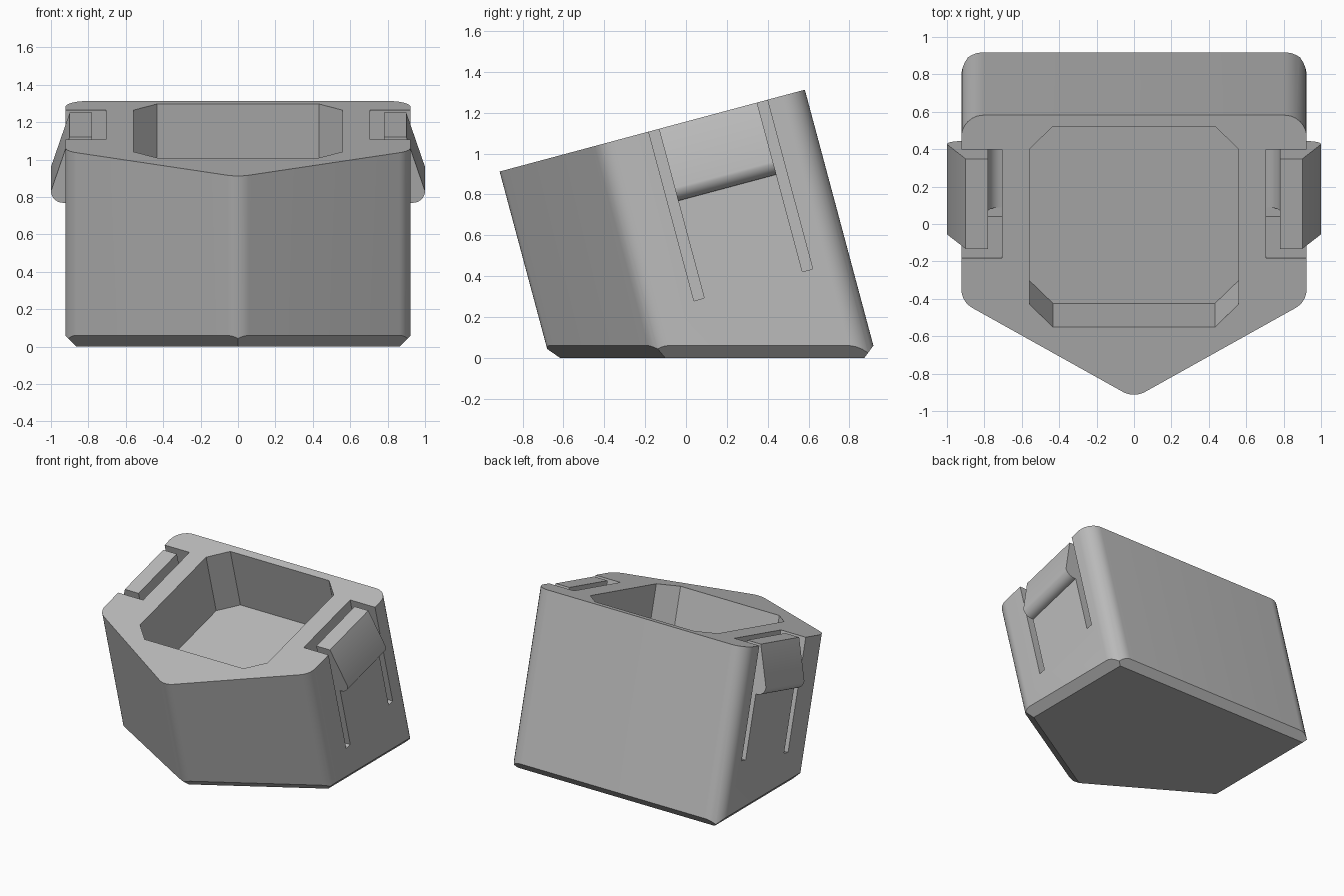
import bpy, bmesh, math
from mathutils import Matrix, Vector

if "Cube" in bpy.data.objects:
    bpy.data.objects.remove(bpy.data.objects["Cube"], do_unlink=True)

# Tilted frame: origin on the top back edge, local z along the body axis
FRAME = Matrix.Translation((0, 0.582, 1.313)) @ Matrix.Rotation(math.radians(15), 4, 'X')
AXIS = FRAME.to_3x3() @ Vector((0, 0, 1))
HALF = 0.923
SLOT_FLOOR = -0.858
CHAMFER = 0.06

grey = bpy.data.materials.new("plain grey")
grey.use_nodes = True
grey.diffuse_color = (0.5, 0.5, 0.5, 1)
grey.node_tree.nodes["Principled BSDF"].inputs["Base Color"].default_value = (0.5, 0.5, 0.5, 1)


def rounded(points, radius, steps=8):
    """Replace every corner of a 2D outline with a tangent arc."""
    result = []
    for i, p in enumerate(points):
        u = (points[i - 1] - p).normalized()
        v = (points[(i + 1) % len(points)] - p).normalized()
        half = u.angle(v) / 2
        centre = p + (u + v).normalized() * radius / math.sin(half)
        reach = radius / math.tan(half)
        start, end = p + u * reach - centre, p + v * reach - centre
        for k in range(steps + 1):
            result.append(centre + start.lerp(end, k / steps).normalized() * radius)
    return result


def arc(cx, cz, radius, start, end, steps=8):
    angles = [math.radians(start + (end - start) * k / steps) for k in range(steps + 1)]
    return [(cx + radius * math.cos(a), cz + radius * math.sin(a)) for a in angles]


def prism(points, sweep):
    """Extrude an outline given in the tilted frame; returns a bmesh in world space."""
    bm = bmesh.new()
    face = bm.faces.new([bm.verts.new(p) for p in points])
    grown = bmesh.ops.extrude_face_region(bm, geom=[face])["geom"]
    moved = [g for g in grown if isinstance(g, bmesh.types.BMVert)]
    bmesh.ops.translate(bm, verts=moved, vec=sweep)
    bm.transform(FRAME)
    bmesh.ops.recalc_face_normals(bm, faces=bm.faces)
    return bm


def make_object(name, bm):
    mesh = bpy.data.meshes.new(name)
    bm.to_mesh(mesh)
    bm.free()
    mesh.materials.append(grey)
    obj = bpy.data.objects.new(name, mesh)
    bpy.context.collection.objects.link(obj)
    return obj


def activate(obj):
    for other in bpy.context.selected_objects:
        other.select_set(False)
    obj.select_set(True)
    bpy.context.view_layer.objects.active = obj


def cut(obj, cutter):
    activate(obj)
    mod = obj.modifiers.new("cut", 'BOOLEAN')
    mod.operation = 'DIFFERENCE'
    mod.solver = 'EXACT'
    mod.object = cutter
    bpy.ops.object.modifier_apply(modifier=mod.name)
    bpy.data.objects.remove(cutter, do_unlink=True)


def smooth(obj):
    activate(obj)
    bpy.ops.object.shade_smooth_by_angle(angle=math.radians(25))


def slice_off(bm, point, normal):
    geom = bm.verts[:] + bm.edges[:] + bm.faces[:]
    bmesh.ops.bisect_plane(bm, geom=geom, plane_co=point, plane_no=normal, clear_outer=True)
    bmesh.ops.holes_fill(bm, edges=[e for e in bm.edges if e.is_boundary], sides=0)


def at_height(p, z):
    """World point where the axis line through outline point p reaches height z."""
    top = FRAME @ Vector((p.x, p.y, 0))
    return top - AXIS * ((top.z - z) / AXIS.z)


# Body: pointed-front prism with rounded corners, level base
tip = -1.566
shoulder = tip + HALF * math.tan(math.radians(30))
outline = [Vector(p) for p in
           [(HALF, 0), (-HALF, 0), (-HALF, shoulder), (0, tip), (HALF, shoulder)]]
bm = prism([(p.x, p.y, 0) for p in rounded(outline, 0.12)], (0, 0, -2))
slice_off(bm, (0, 0, 0), (0, 0, -1))

# Mitred chamfer around the base
for i, p in enumerate(outline):
    q = outline[(i + 1) % len(outline)]
    a, b = at_height(p, CHAMFER), at_height(q, CHAMFER)
    out = (b - a).cross(Vector((0, 0, 1))).normalized()
    if out.dot((a + b) / 2 - Vector((0, 0.1, 0))) < 0:
        out.negate()
    inner = at_height(p, 0) - out * CHAMFER
    normal = (b - a).cross(inner - a).normalized()
    if normal.dot(out) < 0:
        normal.negate()
    slice_off(bm, a, normal)
bmesh.ops.recalc_face_normals(bm, faces=bm.faces)
body = make_object("body", bm)

# Pocket with clipped corners
wide, back, front, clip = 0.56, -0.062, -1.173, 0.127
right_half = [(wide - clip, front), (wide, front + clip), (wide, back - clip), (wide - clip, back)]
octagon = right_half + [(-x, s) for x, s in reversed(right_half)]
cut(body, make_object("pocket_cutter", prism([(x, s, 0.1) for x, s in octagon], (0, 0, -0.59))))

# Side clips: recess in the body, then a flexible arm with a hook
recess_back, recess_front, gap = -0.19, -0.792, 0.052
recess = [(0.705, SLOT_FLOOR), (0.705, 0.1), (1.1, 0.1), (1.1, SLOT_FLOOR)]
profile = (arc(0.705, SLOT_FLOOR + 0.075, 0.075, -90, 0)
           + [(0.78, 0), (0.9, 0)]
           + arc(0.935, -0.3, 0.065, 0, -90)
           + [(HALF, -0.365), (HALF, SLOT_FLOOR)])
for side, label in ((1, "left"), (-1, "right")):
    cutter = prism([(side * x, recess_front, w) for x, w in recess],
                   (0, recess_back - recess_front, 0))
    cut(body, make_object("recess_cutter", cutter))
    arm = prism([(side * x, recess_front + gap, w) for x, w in profile],
                (0, recess_back - recess_front - 2 * gap, 0))
    smooth(make_object(label + "_clip", arm))

smooth(body)
